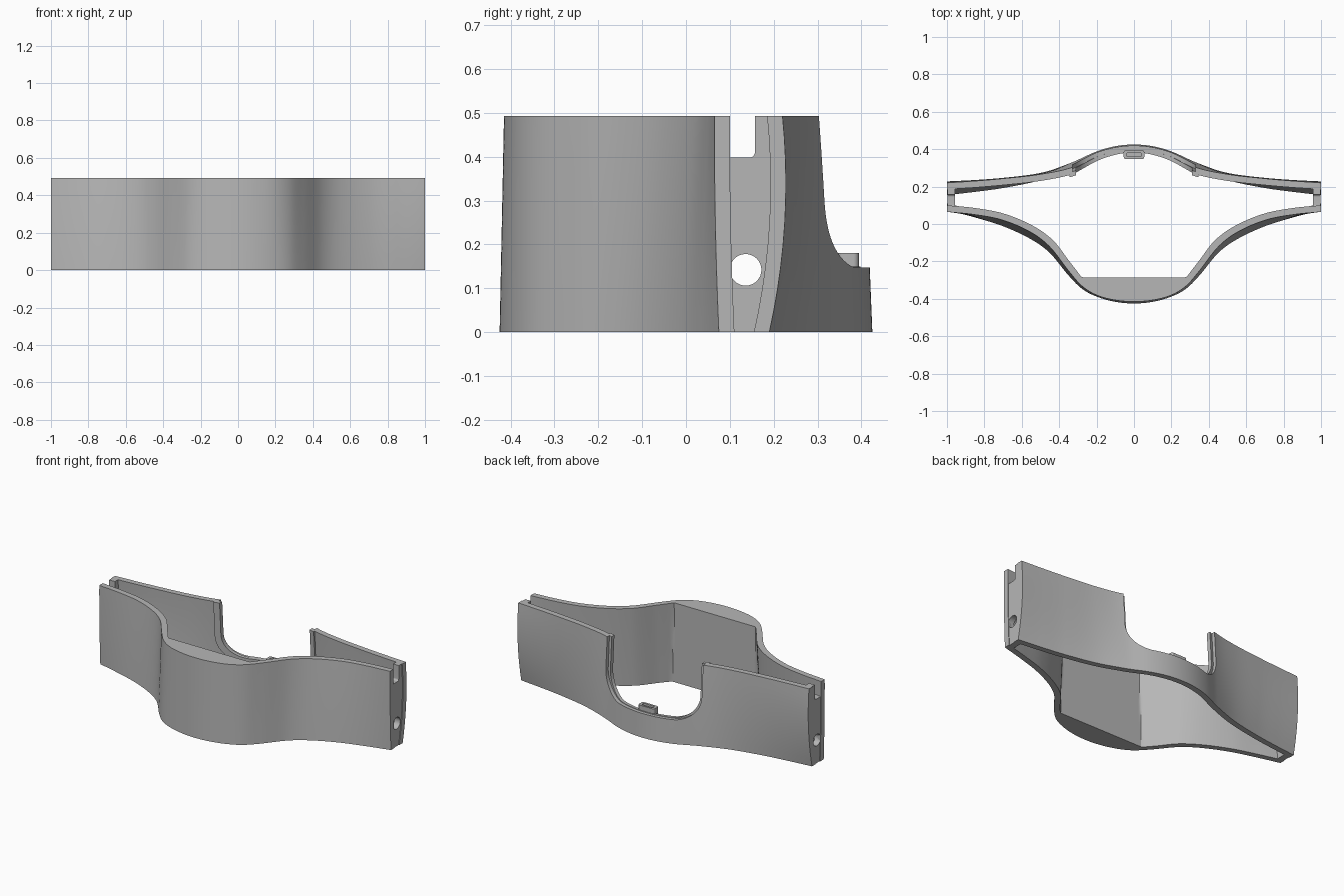
import bpy, bmesh, math

cube = bpy.data.objects.get("Cube")
if cube:
    bpy.data.objects.remove(cube, do_unlink=True)

H = 0.493
grey = bpy.data.materials.new("satin grey")
grey.use_nodes = True
grey.diffuse_color = (0.47, 0.47, 0.47, 1)
grey.node_tree.nodes["Principled BSDF"].inputs["Base Color"].default_value = (0.47, 0.47, 0.47, 1)


def curve(points):
    """Smooth height curve through points, mirrored about x = 0."""
    n = len(points)
    slope = [0.0]
    for i in range(1, n):
        a, b = points[i - 1], points[min(i + 1, n - 1)]
        slope.append((b[1] - a[1]) / (b[0] - a[0]))

    def f(x):
        x = min(abs(x), points[-1][0])
        i = next(k for k in range(n - 1) if x <= points[k + 1][0])
        (x0, y0), (x1, y1) = points[i], points[i + 1]
        d = x1 - x0
        t = (x - x0) / d
        h = t * t * (3 - 2 * t)
        return (y0 * (1 - h) + y1 * h + d * slope[i] * t * (1 - t) ** 2
                - d * slope[i + 1] * t * t * (1 - t))
    return f


front_low = curve([(0, -.425), (.1, -.416), (.2, -.388), (.28, -.345), (.35, -.275),
                   (.45, -.155), (.55, -.082), (.7, -.012), (.85, .035), (1, .075)])
front_high = curve([(0, -.415), (.1, -.407), (.2, -.38), (.28, -.33), (.35, -.25),
                    (.45, -.122), (.55, -.045), (.7, .02), (.85, .05), (1, .065)])
back_low = curve([(0, .425), (.1, .416), (.2, .388), (.33, .33), (.5, .27),
                  (.7, .228), (.85, .207), (1, .19)])
back_high = curve([(0, .405), (.1, .395), (.2, .365), (.33, .303), (.5, .266),
                   (.7, .243), (.85, .23), (1, .22)])


def front_out(x, z):
    t = z / H
    return front_low(x) * (1 - t) + front_high(x) * t - 0.012 * x * x * t * (1 - t)


def back_out(x, z):
    t = z / H
    return back_low(x) * (1 - t) + back_high(x) * t + 0.08 * x * x * t * (1 - t)


def thick(f, x, z):
    m = (f(x + 0.01, z) - f(x - 0.01, z)) / 0.02
    return 0.035 * math.sqrt(1 + m * m)


def front_in(x, z):
    return max(front_out(x, z) + thick(front_out, x, z), -0.285)


def back_in(x, z):
    return back_out(x, z) - thick(back_out, x, z)


def finish(name, bm):
    bmesh.ops.recalc_face_normals(bm, faces=bm.faces)
    me = bpy.data.meshes.new(name)
    bm.to_mesh(me)
    bm.free()
    me.materials.append(grey)
    ob = bpy.data.objects.new(name, me)
    bpy.context.collection.objects.link(ob)
    return ob


def slab(name, lo, hi, x0, x1, cols, rows=10):
    """Solid between two curved sheets lo(x, z) and hi(x, z)."""
    bm = bmesh.new()
    ring = ([(lo, H * j / rows) for j in range(rows + 1)]
            + [(hi, H * j / rows) for j in range(rows, -1, -1)])
    sections = []
    for i in range(cols + 1):
        x = x0 + (x1 - x0) * i / cols
        sections.append([bm.verts.new((x, f(x, z), z)) for f, z in ring])
    n = len(ring)
    for a, b in zip(sections, sections[1:]):
        for j in range(n):
            k = (j + 1) % n
            bm.faces.new((a[j], a[k], b[k], b[j]))
    for s in (sections[0], sections[-1]):
        for j in range(rows):
            bm.faces.new((s[j], s[j + 1], s[n - 2 - j], s[n - 1 - j]))
    return finish(name, bm)


def prism(name, outline, place, depth):
    """Extrude a 2D outline; place maps (u, v) to a 3D point, depth is the sweep."""
    bm = bmesh.new()
    face = bm.faces.new([bm.verts.new(place(u, v)) for u, v in outline])
    new = bmesh.ops.extrude_face_region(bm, geom=[face])["geom"]
    bmesh.ops.translate(bm, vec=depth, verts=[v for v in new if isinstance(v, bmesh.types.BMVert)])
    return finish(name, bm)


def rounded(u0, u1, v0, v1, r, top_r=None, seg=10):
    """Rectangle with rounded lower corners and optionally rounded upper ones."""
    top_r = r if top_r is None else top_r
    pts = []
    for cu, cv, rad, start in ((u0 + r, v0 + r, r, 180), (u1 - r, v0 + r, r, 270),
                               (u1 - top_r, v1 - top_r, top_r, 0), (u0 + top_r, v1 - top_r, top_r, 90)):
        for i in range(seg + 1 if rad else 1):
            a = math.radians(start + 90 * i / seg)
            pts.append((cu + rad * math.cos(a), cv + rad * math.sin(a)))
    return pts


def boolean(ob, cutter, op="DIFFERENCE"):
    mod = ob.modifiers.new("cut", "BOOLEAN")
    mod.object, mod.operation, mod.solver = cutter, op, "EXACT"
    bpy.context.view_layer.objects.active = ob
    bpy.ops.object.modifier_apply(modifier=mod.name)
    bpy.data.objects.remove(cutter, do_unlink=True)


def u_cutter(half, bottom, r):
    return prism("cutter", rounded(-half, half, bottom, 0.7, r, 0, 16),
                 lambda u, v: (u, 0.1, v), (0, 0.5, 0))


# Front wall with its solid, flat-backed middle
front_wall = slab("front_wall", front_out, front_in, -1, 1, 200)

# Back wall with the U-shaped opening
back_wall = slab("back_wall", back_in, back_out, -1, 1, 160)
boolean(back_wall, u_cutter(0.33, 0.147, 0.15))

# Thin lip lining the inside of the opening
lip = slab("opening_lip", lambda x, z: back_in(x, z) - 0.012 * min(1, abs(x) / 0.3),
           lambda x, z: back_in(x, z) + 0.014, -0.4, 0.4, 64)
boolean(lip, u_cutter(0.345, 0.125, 0.16), "INTERSECT")
boolean(lip, u_cutter(0.31, 0.15, 0.145))

# End plates with a top slot and a round hole
plates = []
for side, label in ((1, "left"), (-1, "right")):
    plate = slab(label + "_end_plate", lambda x, z: front_out(x, z) + 0.006,
                 lambda x, z: back_out(x, z) - 0.006, side * 0.957, side * 0.996, 3)
    place = lambda u, v: (side * 0.9, u, v)
    boolean(plate, prism("cutter", rounded(0.09, 0.157, 0.398, 0.6, 0.012, 0),
                         place, (side * 0.2, 0, 0)))
    hole = [(0.136 + 0.036 * math.cos(i * math.pi / 16), 0.142 + 0.036 * math.sin(i * math.pi / 16))
            for i in range(32)]
    boolean(plate, prism("cutter", hole, place, (side * 0.2, 0, 0)))
    plates.append(plate)

# Small catch with a blind slot at the foot of the opening
catch = prism("catch", rounded(-0.055, 0.055, 0.347, 0.394, 0.012),
              lambda u, v: (u, v, 0.08), (0, 0, 0.1))
boolean(catch, prism("cutter", rounded(-0.038, 0.038, 0.36, 0.382, 0.006),
                     lambda u, v: (u, v, 0.13), (0, 0, 0.1)))

# Smooth shading with sharp edges kept
bpy.ops.object.select_all(action="DESELECT")
for ob in [front_wall, back_wall, lip, catch] + plates:
    ob.select_set(True)
bpy.context.view_layer.objects.active = front_wall
bpy.ops.object.shade_smooth_by_angle(angle=math.radians(30))
